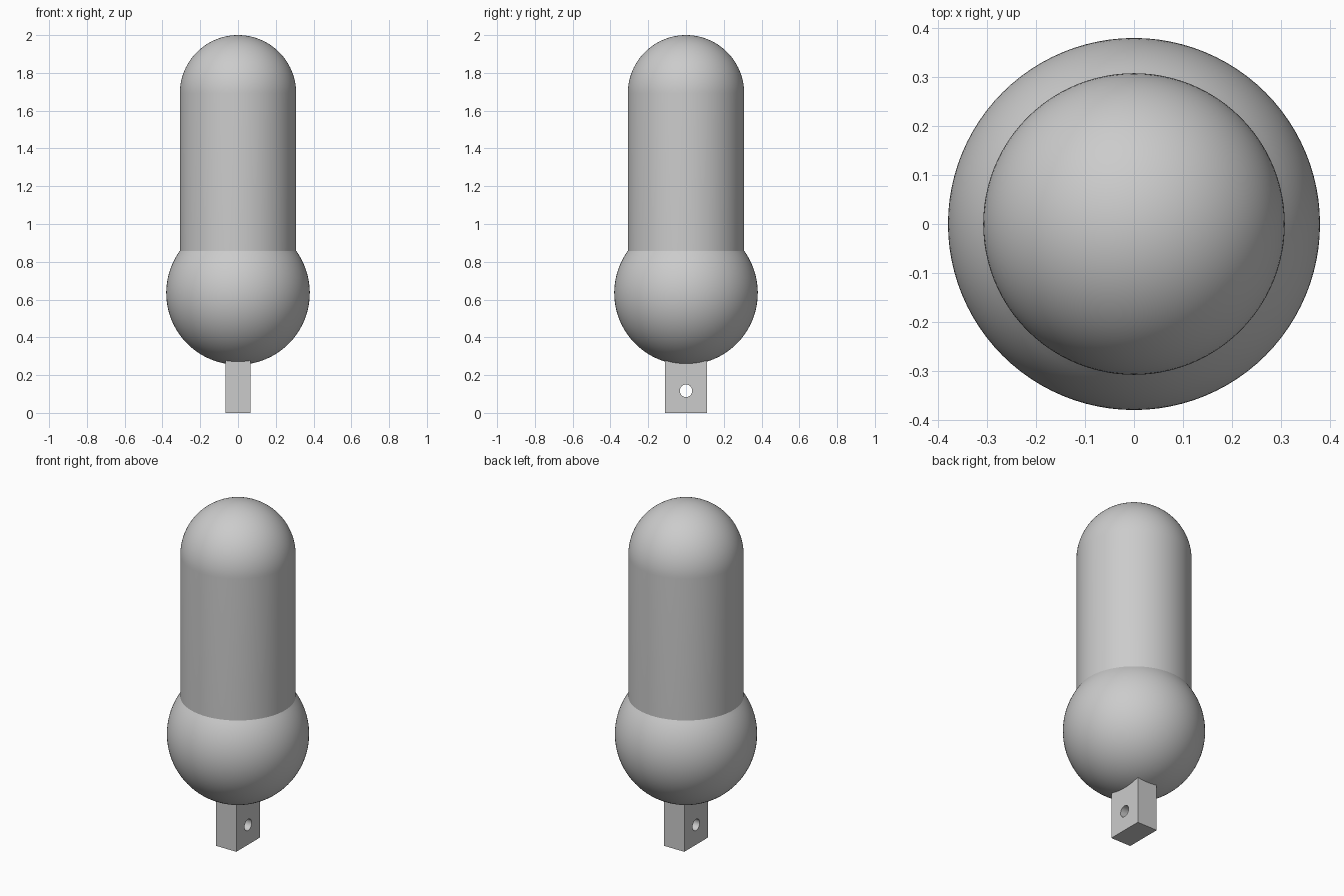
import bpy, bmesh
from math import sin, cos, pi, radians, acos
from mathutils import Matrix, Vector

cube = bpy.data.objects.get("Cube")
if cube:
    bpy.data.objects.remove(cube, do_unlink=True)

BALL_R, BALL_Z = 0.38, 0.635
SHAFT_R, TOP_Z = 0.308, 2.0
SEGMENTS = 96

grey = bpy.data.materials.new("light_grey")
grey.use_nodes = True
colour = (0.6, 0.6, 0.6, 1.0)
grey.diffuse_color = colour
grey.node_tree.nodes["Principled BSDF"].inputs["Base Color"].default_value = colour


def add_object(name, bm):
    """Turn a bmesh into a linked, grey object."""
    bmesh.ops.recalc_face_normals(bm, faces=bm.faces)
    mesh = bpy.data.meshes.new(name)
    bm.to_mesh(mesh)
    bm.free()
    mesh.materials.append(grey)
    obj = bpy.data.objects.new(name, mesh)
    bpy.context.collection.objects.link(obj)
    return obj


def shade(obj):
    bpy.ops.object.select_all(action="DESELECT")
    obj.select_set(True)
    bpy.context.view_layer.objects.active = obj
    bpy.ops.object.shade_smooth_by_angle(angle=radians(25))


def arc(radius, centre_z, start, end, steps):
    """Profile points on an arc, angles measured from straight down."""
    angles = [start + (end - start) * i / steps for i in range(steps + 1)]
    return [Vector((radius * sin(a), 0, centre_z - radius * cos(a))) for a in angles]


# Body: ball, straight shaft and domed end turned from one profile
meet = pi - acos((BALL_R ** 2 - SHAFT_R ** 2) ** 0.5 / BALL_R)
profile = arc(BALL_R, BALL_Z, 0, meet, 40) + arc(SHAFT_R, TOP_Z - SHAFT_R, pi / 2, pi, 28)
bm = bmesh.new()
verts = [bm.verts.new(p) for p in profile]
edges = [bm.edges.new(pair) for pair in zip(verts, verts[1:])]
bmesh.ops.spin(bm, geom=verts + edges, cent=(0, 0, 0), axis=(0, 0, 1),
               angle=2 * pi, steps=SEGMENTS)
bmesh.ops.remove_doubles(bm, verts=bm.verts, dist=0.0001)
body = add_object("body", bm)
shade(body)

# Mounting tab: block sunk into the underside of the ball
bm = bmesh.new()
bmesh.ops.create_cube(bm, size=1, matrix=Matrix.Translation((0, 0, 0.145))
                      @ Matrix.Diagonal((0.132, 0.22, 0.29, 1)))
tab = add_object("mounting_tab", bm)

# Pin hole through the tab from side to side
bm = bmesh.new()
bmesh.ops.create_cone(bm, cap_ends=True, segments=48, radius1=0.033, radius2=0.033, depth=0.4,
                      matrix=Matrix.Translation((0, 0, 0.117)) @ Matrix.Rotation(pi / 2, 4, "Y"))
cutter = add_object("pin_hole_cutter", bm)
cutter.hide_render = True
hole = tab.modifiers.new("pin_hole", "BOOLEAN")
hole.operation = "DIFFERENCE"
hole.solver = "EXACT"
hole.object = cutter
bpy.ops.object.select_all(action="DESELECT")
tab.select_set(True)
bpy.context.view_layer.objects.active = tab
bpy.ops.object.modifier_apply(modifier=hole.name)
bpy.data.objects.remove(cutter, do_unlink=True)
shade(tab)
